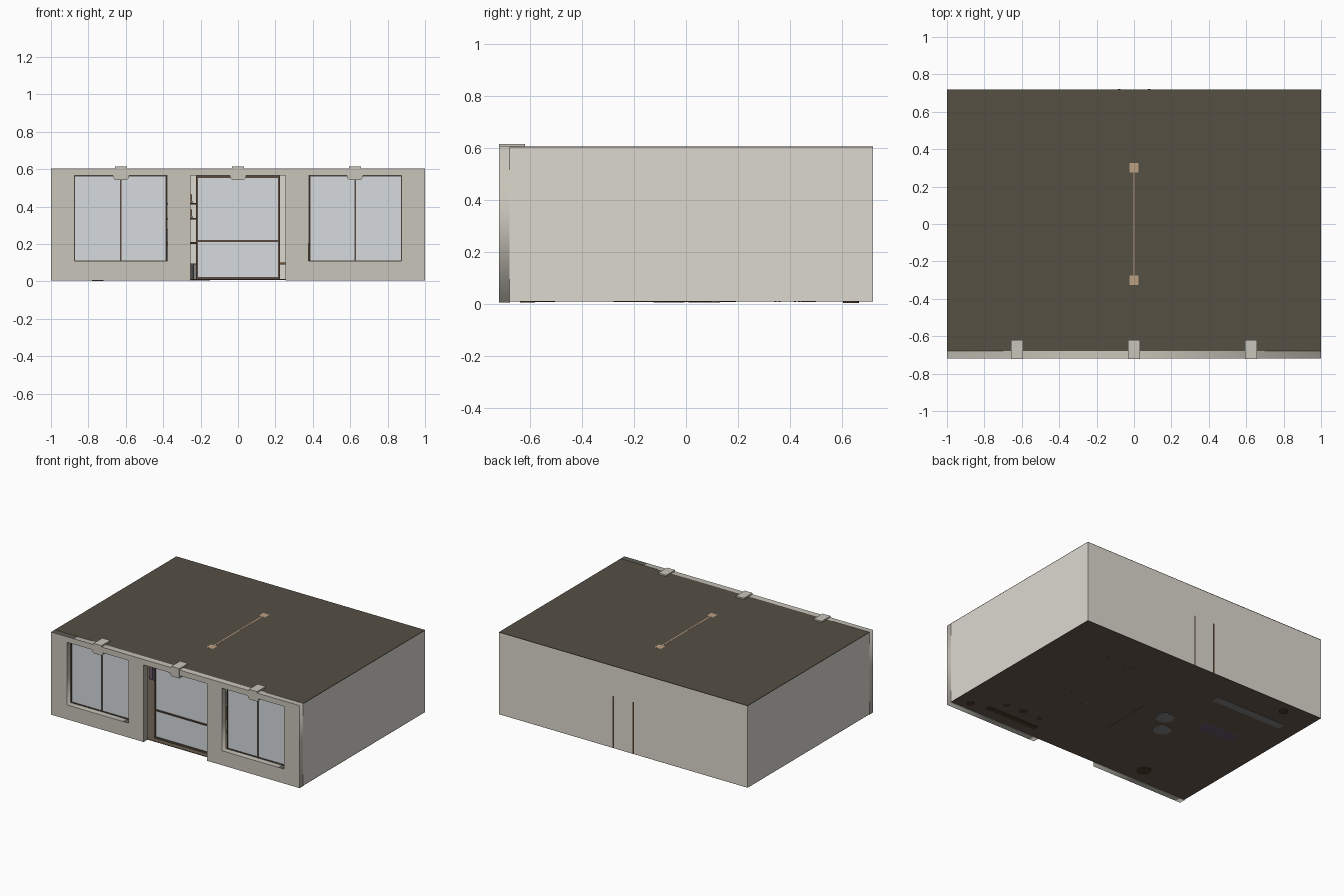
import bpy, math
from math import cos, sin, pi

if "Cube" in bpy.data.objects:
    bpy.data.objects.remove(bpy.data.objects["Cube"])


def mat(name, r, g, b):
    m = bpy.data.materials.new(name)
    lin = lambda c: ((c / 255 + 0.055) / 1.055) ** 2.4
    m.diffuse_color = (lin(r), lin(g), lin(b), 1)
    m.use_nodes = True
    m.node_tree.nodes["Principled BSDF"].inputs["Base Color"].default_value = m.diffuse_color
    return m


CREAM = mat("cream", 220, 217, 207)
STONE = mat("stone", 200, 197, 186)
ROOF = mat("dark_roof", 86, 80, 68)
FLOOR = mat("floor_brown", 104, 92, 78)
FRAME = mat("frame_brown", 88, 74, 64)
GLASS = mat("glass", 214, 219, 222)
WOOD = mat("wood", 120, 82, 50)
DARK = mat("dark_wood", 78, 60, 42)
TAN = mat("tan", 190, 160, 130)
GRAY = mat("gray", 130, 130, 130)
PURPLE = mat("purple", 105, 90, 110)
LEAF = mat("leaf", 70, 105, 60)


def box(name, x0, x1, y0, y1, z0, z1, m, bevel=0):
    bpy.ops.mesh.primitive_cube_add(size=1, location=((x0 + x1) / 2, (y0 + y1) / 2, (z0 + z1) / 2))
    o = bpy.context.object
    o.name = name
    o.scale = (x1 - x0, y1 - y0, z1 - z0)
    bpy.ops.object.transform_apply(location=False, rotation=False, scale=True)
    o.data.materials.append(m)
    if bevel:
        b = o.modifiers.new("bevel", 'BEVEL')
        b.width, b.segments = bevel, 2
    return o


def cyl(name, x, y, z0, z1, r, m, top=None):
    bpy.ops.mesh.primitive_cone_add(vertices=24, radius1=r, radius2=r if top is None else top,
                                    depth=z1 - z0, location=(x, y, (z0 + z1) / 2))
    o = bpy.context.object
    o.name = name
    o.data.materials.append(m)
    bpy.ops.object.shade_smooth_by_angle()
    return o


def profile(name, loops, y0, y1, m):
    """Filled x-z outline with holes, extruded along y."""
    c = bpy.data.curves.new(name, 'CURVE')
    c.dimensions, c.fill_mode, c.extrude = '2D', 'BOTH', (y1 - y0) / 2
    for pts in loops:
        s = c.splines.new('POLY')
        s.points.add(len(pts) - 1)
        for p, (x, z) in zip(s.points, pts):
            p.co = (x, z, 0, 1)
        s.use_cyclic_u = True
    o = bpy.data.objects.new(name, c)
    bpy.context.collection.objects.link(o)
    o.location.y = (y0 + y1) / 2
    o.rotation_euler.x = pi / 2
    c.materials.append(m)
    bpy.ops.object.select_all(action='DESELECT')
    bpy.context.view_layer.objects.active = o
    o.select_set(True)
    bpy.ops.object.convert(target='MESH')


# Shell: side and back walls, floor, roof
H = 0.605
for s, n in ((-1, "left"), (1, "right")):
    box(n + "_wall", min(s, s * .994), max(s, s * .994), -.68, .72, .01, H - .004, CREAM)
box("back_wall", -.994, .994, .714, .72, .01, H - .004, CREAM)
box("floor", -1, 1, -.68, .72, .008, .012, FLOOR)
box("roof", -1, 1, -.678, .72, H - .005, H, ROOF)


# Front facade with window holes, door notch and stone drops at each opening's head
def drop(x):
    return [(x - .042, .565), (x - .042, .555), (x - .032, .543),
            (x + .032, .543), (x + .042, .555), (x + .042, .565)]


outline = [(-1, .005), (-.255, .005), (-.255, .565)] + drop(0) + \
          [(.255, .565), (.255, .005), (1, .005), (1, H), (-1, H)]
holes = [[(x - .248, .11), (x - .248, .565)] + drop(x) + [(x + .248, .565), (x + .248, .11)]
         for x in (-.625, .625)]
profile("front_facade", [outline] + holes, -.72, -.677, STONE)
for x in (-.625, 0, .625):
    box("keystone", x - .032, x + .032, -.7205, -.62, .55, .615, STONE)


# Glazing with thin frames
def window(name, x0, x1, z0, z1, y, t):
    box(name + "_glass", x0, x1, y, y + .004, z0, z1, GLASS)
    for x in (x0, x1 - t):
        box(name + "_stile", x, x + t, y - .006, y + .01, z0, z1, FRAME)
    for z in (z0, z1 - t):
        box(name + "_rail", x0, x1, y - .006, y + .01, z, z + t, FRAME)


for s in (-1, 1):
    xs = sorted((s * .878, s * .38))
    window("window", *xs, .105, .568, -.665, .007)
    box("window_mullion", s * .628 - .004, s * .628 + .004, -.672, -.655, .11, .565, FRAME)
window("door", -.224, .224, .012, .565, -.635, .011)
box("door_crossbar", -.22, .22, -.643, -.625, .212, .222, FRAME)

# Back door
for x in (-.085, .075):
    box("back_door_jamb", x, x + .012, .704, .7205, .008, .385, DARK)
box("back_door_head", -.085, .087, .704, .719, .373, .385, DARK)
box("back_door_panel", -.075, .077, .709, .716, .012, .375, WOOD)

# Ceiling track with two pendant lamps
box("ceiling_track", -.004, .004, -.3, .3, H - .015, H + .0003, TAN)
for y in (-.3, .3):
    box("lamp_mount", -.025, .025, y - .025, y + .025, H - .02, H + .0005, TAN)
    cyl("lamp_cord", 0, y, .47, .59, .002, DARK)
    cyl("lamp_shade", 0, y, .43, .475, .045, TAN, .015)

# Serving counter with machine, wall shelves and bin at back left
box("counter_body", -.87, -.3, .44, .5, .006, .19, GRAY)
box("counter_top", -.89, -.28, .42, .52, .19, .205, WOOD)
box("coffee_machine", -.42, -.31, .44, .5, .205, .28, GRAY, .006)
for z in (.2, .33, .41):
    box("wall_shelf", -.87, -.2, .65, .713, z, z + .01, DARK)
box("back_cabinet", -.6, -.2, .64, .713, .012, .095, GRAY)
for i in range(9):
    for z in (.34, .42):
        cyl("jar", -.82 + i * .07, .68, z, z + .045, .016, TAN, .013)
cyl("bin", -.75, .635, .003, .1, .03, DARK, .034)

# Sofa
box("sofa_seat", -.75, -.45, .09, .2, .007, .09, PURPLE, .01)
box("sofa_back", -.75, -.45, .17, .21, .012, .17, PURPLE, .01)
for x in (-.78, -.45):
    box("sofa_arm", x, x + .03, .09, .21, .012, .12, PURPLE, .008)

# Divider near the middle
box("divider", -.011, -.003, -.28, .1, .007, .1, WOOD)

# Round pedestal seats and table at the left window
for x, y in ((-.21, .07), (-.295, -.065)):
    cyl("pouf", x, y, .005, .09, .06, GRAY)
cyl("window_table_base", -.55, -.555, .006, .02, .05, DARK)
cyl("window_table_post", -.55, -.555, .02, .15, .01, DARK)
cyl("window_table_top", -.55, -.555, .15, .165, .09, WOOD)

# Bar bench, stools and plant at the right window
box("bar_front", .35, .77, -.6, -.56, .006, .19, DARK)
box("bar_top", .33, .79, -.62, -.52, .19, .205, WOOD)
for x in (.42, .56, .7):
    cyl("stool_base", x, -.465, .008, .018, .03, DARK)
    cyl("stool_post", x, -.465, .018, .13, .006, DARK)
    cyl("stool_seat", x, -.465, .13, .145, .032, WOOD)
cyl("plant_pot", .89, -.61, .005, .08, .028, DARK, .036)
for i in range(6):
    a = i * pi / 3
    leaf = cyl("plant_leaf", .89 + .018 * cos(a), -.61 + .018 * sin(a), .075, .2, .012, LEAF, 0)
    leaf.rotation_euler = (-.25 * sin(a), .25 * cos(a), 0)


# Dining sets: four-legged table with chairs around it
def legs(name, x, y, r, z):
    for i in (-1, 1):
        for j in (-1, 1):
            cyl(name, x + i * r, y + j * r, .007, z, .004, DARK)


for tx, ty in ((.38, -.1), (.54, .39)):
    cyl("dining_table_top", tx, ty, .15, .163, .085, WOOD)
    legs("dining_table_leg", tx, ty, .045, .15)
    for s in (-1, 1):
        cx = tx + s * .13
        box("chair_seat", cx - .035, cx + .035, ty - .035, ty + .035, .09, .1, WOOD)
        legs("chair_leg", cx, ty, .03, .09)
        bx = cx + s * .032
        box("chair_back", bx - .004, bx + .004, ty - .035, ty + .035, .1, .19, WOOD)
